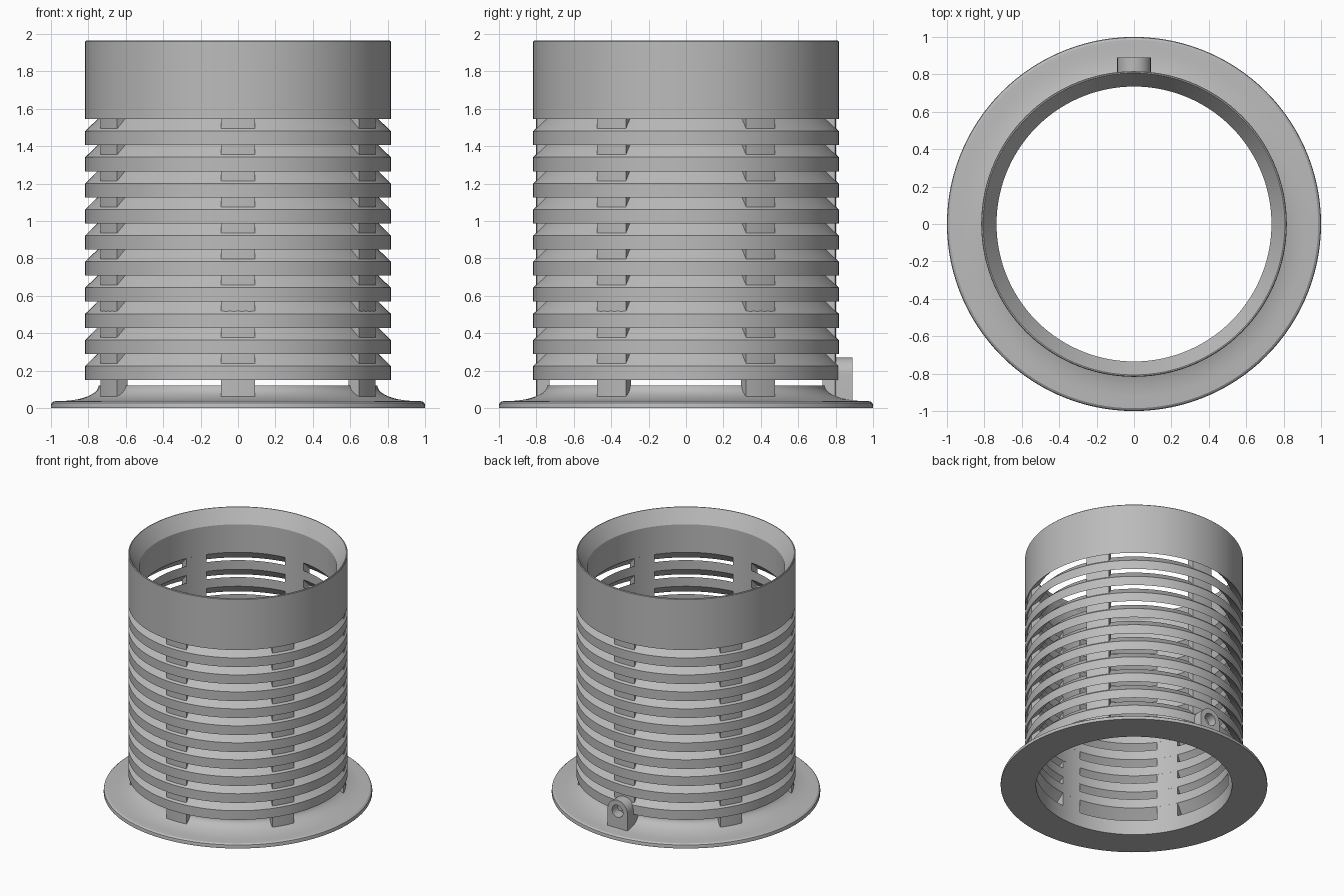
import bpy, bmesh
from math import sin, cos, pi, radians, asin

if "Cube" in bpy.data.objects:
    bpy.data.objects.remove(bpy.data.objects["Cube"])

grey = bpy.data.materials.new("plain_grey")
grey.use_nodes = True
colour = (0.5, 0.5, 0.5, 1)
grey.diffuse_color = colour
grey.node_tree.nodes["Principled BSDF"].inputs["Base Color"].default_value = colour

R_IN, R_OUT, R_RIB = 0.735, 0.817, 0.803
PITCH, SLAT_Z, SLATS, RISE = 0.1395, 0.15, 10, 0.08
COLLAR_Z, TOP = SLAT_Z + PITCH * SLATS, 1.965
HALF = 0.09


def finish(obj):
    """Material and smooth shading with sharp edges."""
    obj.data.materials.clear()
    obj.data.materials.append(grey)
    bpy.ops.object.select_all(action='DESELECT')
    obj.select_set(True)
    bpy.context.view_layer.objects.active = obj
    bpy.ops.object.shade_smooth_by_angle(angle=radians(30))


def lathe(name, profile, start=0, sweep=2 * pi, steps=120):
    """Turn a closed (radius, z) profile around z, fully or as a sector."""
    full = sweep > 6.28
    bm = bmesh.new()
    rings = []
    for i in range(steps if full else steps + 1):
        a = start + sweep * i / steps
        rings.append([bm.verts.new((r * cos(a), r * sin(a), z)) for r, z in profile])
    n = len(profile)
    for i in range(steps):
        p, q = rings[i], rings[(i + 1) % len(rings)]
        for j in range(n):
            k = (j + 1) % n
            bm.faces.new((p[j], q[j], q[k], p[k]))
    if not full:
        bm.faces.new(rings[0])
        bm.faces.new(rings[-1])
    bmesh.ops.recalc_face_normals(bm, faces=bm.faces)
    mesh = bpy.data.meshes.new(name)
    bm.to_mesh(mesh)
    bm.free()
    obj = bpy.data.objects.new(name, mesh)
    bpy.context.collection.objects.link(obj)
    finish(obj)


# Base flange with a concave sweep up to its lip
sweep_up = [(0.95 - 0.205 * cos(t), 0.12 - 0.082 * sin(t))
            for t in [pi / 2 * i / 10 for i in range(11)]]
lathe("base_flange", [(R_IN, 0), (R_IN, 0.12)] + sweep_up +
      [(0.985, 0.036), (0.997, 0.027), (1, 0.015), (1, 0)])

# Sloping louvre rings
for i in range(SLATS):
    z = SLAT_Z + PITCH * i
    lathe(f"louvre_ring_{i + 1}", [(R_OUT, z), (R_OUT, z + 0.075),
                                   (R_IN, z + 0.075 + RISE), (R_IN, z + RISE)])

# Top collar with a funnelled mouth
lathe("top_collar", [(R_OUT, COLLAR_Z), (R_OUT, TOP - 0.005), (R_OUT - 0.004, TOP),
                     (R_OUT - 0.01, TOP), (R_IN, TOP - 0.11), (R_IN, COLLAR_Z + RISE)])

# Six upright ribs
spread = asin(HALF / R_RIB)
for i in range(6):
    lathe(f"upright_rib_{i + 1}", [(R_IN, 0.02), (R_RIB, 0.02), (R_RIB, COLLAR_Z + 0.03),
                                   (R_IN, COLLAR_Z + RISE + 0.01)],
          pi / 2 + i * pi / 3 - spread, 2 * spread, 8)

# Arched lug with a round hole at the back
HOLE_Z = 0.18
arch = [(-HALF, 0.02), (HALF, 0.02)] + [
    (HALF * cos(pi * i / 24), HOLE_Z + HALF * sin(pi * i / 24)) for i in range(25)]
hole = [(0.05 * cos(2 * pi * i / 32), HOLE_Z + 0.05 * sin(2 * pi * i / 32)) for i in range(32)]
curve = bpy.data.curves.new("back_lug", 'CURVE')
curve.dimensions = '2D'
curve.fill_mode = 'BOTH'
curve.extrude = 0.045
for outline in (arch, hole):
    spline = curve.splines.new('POLY')
    spline.points.add(len(outline) - 1)
    for point, (x, z) in zip(spline.points, outline):
        point.co = (x, z, 0, 1)
    spline.use_cyclic_u = True
lug = bpy.data.objects.new("back_lug", curve)
bpy.context.collection.objects.link(lug)
lug.rotation_euler.x = pi / 2
lug.location.y = 0.845
bpy.ops.object.select_all(action='DESELECT')
lug.select_set(True)
bpy.context.view_layer.objects.active = lug
bpy.ops.object.convert(target='MESH')
finish(bpy.context.view_layer.objects.active)
